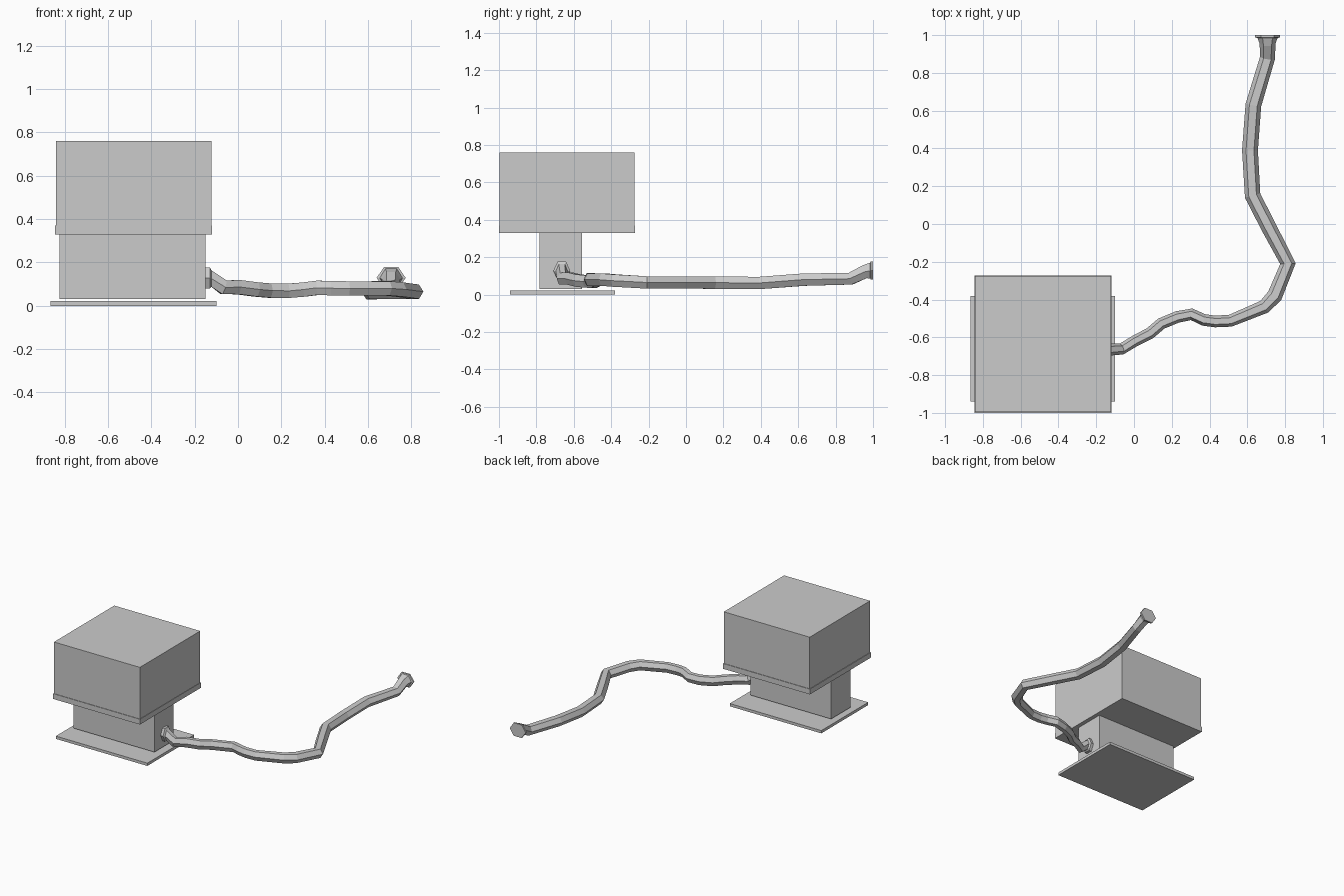
import bpy, bmesh, math
from mathutils import Vector

if "Cube" in bpy.data.objects:
    bpy.data.objects.remove(bpy.data.objects["Cube"])


def box(name, x0, x1, y0, y1, z0, z1):
    bm = bmesh.new()
    bmesh.ops.create_cube(bm, size=1)
    for v in bm.verts:
        v.co = Vector((x0 + (v.co.x + .5) * (x1 - x0),
                       y0 + (v.co.y + .5) * (y1 - y0),
                       z0 + (v.co.z + .5) * (z1 - z0)))
    finish(name, bm)


def finish(name, bm):
    bmesh.ops.recalc_face_normals(bm, faces=bm.faces)
    mesh = bpy.data.meshes.new(name)
    bm.to_mesh(mesh)
    bm.free()
    bpy.context.collection.objects.link(bpy.data.objects.new(name, mesh))


def sweep(name, path, sides=6):
    """Mitred faceted tube; each station is (x, y, z, half width, half height)."""
    bm = bmesh.new()
    pts = [Vector(p[:3]) for p in path]
    rings = []
    for i, p in enumerate(path):
        a = (pts[i] - pts[max(i - 1, 0)]).normalized()
        b = (pts[min(i + 1, len(pts) - 1)] - pts[i]).normalized()
        t = (a + b).normalized()
        # flange stations stay square to their wall
        if i < 3:
            t = Vector((1, 0, 0))
        elif i >= len(pts) - 3:
            t = Vector((0, 1, 0))
        side = t.cross(Vector((0, 0, 1))).normalized()
        up = side.cross(t)
        top = math.sin(math.pi / 3)
        ring = []
        for k in range(sides):
            ang = 2 * math.pi * k / sides
            ring.append(bm.verts.new(pts[i] + side * p[3] * math.cos(ang)
                                     + up * p[4] * math.sin(ang) / top))
        rings.append(ring)
    for r, s in zip(rings, rings[1:]):
        for k in range(sides):
            n = (k + 1) % sides
            bm.faces.new((r[k], r[n], s[n], s[k]))
    bm.faces.new(rings[0])
    bm.faces.new(rings[-1])
    finish(name, bm)


# Machine body
box("base_plate", -.865, -.10, -.94, -.38, 0, .021)
box("pedestal", -.825, -.15, -.783, -.555, .031, .335)
box("housing", -.841, -.123, -.996, -.276, .33, .76)
box("housing_rim", -.845, -.12, -1.0, -.272, .33, .37)

# Hose running from the pedestal socket to the open end
sweep("hose", [
    (-.152, -.664, .128, .045, .049),
    (-.130, -.664, .128, .045, .049),
    (-.122, -.664, .125, .032, .038),
    (-.066, -.662, .085, .030, .033),
    (.000, -.622, .086, .030, .033),
    (.085, -.578, .075, .031, .033),
    (.145, -.527, .070, .031, .033),
    (.230, -.492, .069, .031, .033),
    (.305, -.478, .075, .031, .033),
    (.370, -.508, .083, .031, .033),
    (.430, -.516, .081, .031, .033),
    (.510, -.512, .080, .032, .033),
    (.690, -.438, .080, .037, .033),
    (.745, -.380, .075, .041, .033),
    (.815, -.210, .065, .041, .033),
    (.715, -.020, .065, .041, .033),
    (.628, .150, .064, .042, .033),
    (.614, .390, .062, .042, .033),
    (.632, .630, .080, .042, .033),
    (.707, .880, .085, .040, .032),
    (.707, .955, .122, .042, .036),
    (.707, .985, .128, .053, .043),
    (.707, .988, .129, .067, .049),
    (.707, 1.00, .129, .067, .049)])
